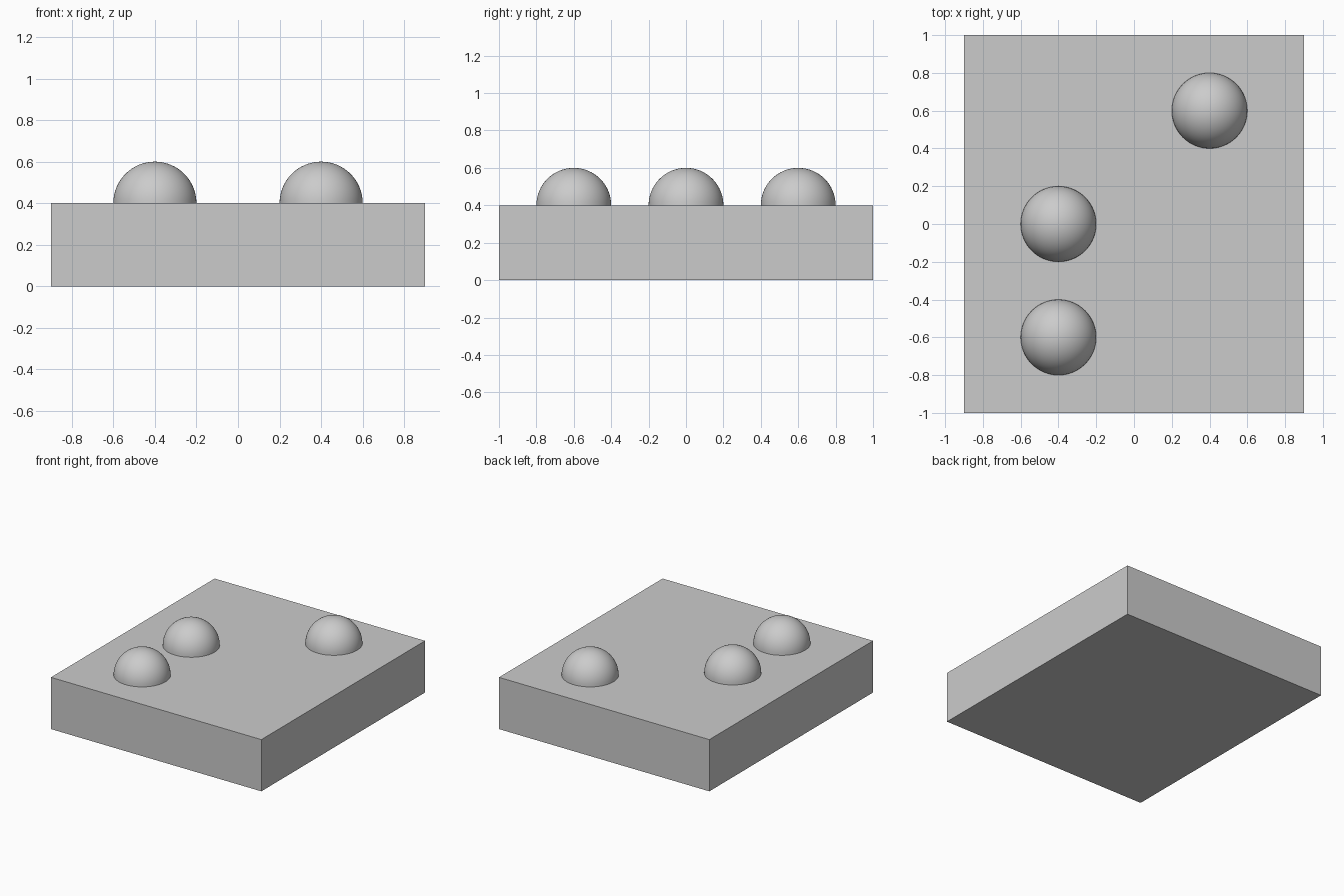
import bpy
import bmesh
from mathutils import Matrix

if "Cube" in bpy.data.objects:
    bpy.data.objects.remove(bpy.data.objects["Cube"], do_unlink=True)

SIZE = (1.8, 2.0, 0.4)
RADIUS = 0.2

grey = bpy.data.materials.new("plain grey")
grey.use_nodes = True
colour = (0.6, 0.6, 0.6, 1)
grey.diffuse_color = colour
grey.node_tree.nodes["Principled BSDF"].inputs["Base Color"].default_value = colour


def add_part(name, bm, location):
    mesh = bpy.data.meshes.new(name)
    bm.to_mesh(mesh)
    bm.free()
    mesh.materials.append(grey)
    part = bpy.data.objects.new(name, mesh)
    part.location = location
    bpy.context.collection.objects.link(part)
    return part


# Rectangular slab
bm = bmesh.new()
bmesh.ops.create_cube(bm, size=1, matrix=Matrix.Diagonal((*SIZE, 1)))
add_part("base_slab", bm, (0, 0, SIZE[2] / 2))


# Smooth half-sphere bumps standing on the slab
def add_dome(name, x, y):
    bm = bmesh.new()
    bmesh.ops.create_uvsphere(bm, u_segments=64, v_segments=32, radius=RADIUS)
    bmesh.ops.bisect_plane(bm, geom=bm.verts[:] + bm.edges[:] + bm.faces[:], dist=1e-5,
                           plane_co=(0, 0, 0), plane_no=(0, 0, 1), clear_inner=True)
    for face in bm.faces:
        face.smooth = True
    add_part(name, bm, (x, y, SIZE[2]))


add_dome("front_right_dome", -0.4, -0.6)
add_dome("middle_right_dome", -0.4, 0)
add_dome("back_left_dome", 0.4, 0.6)
